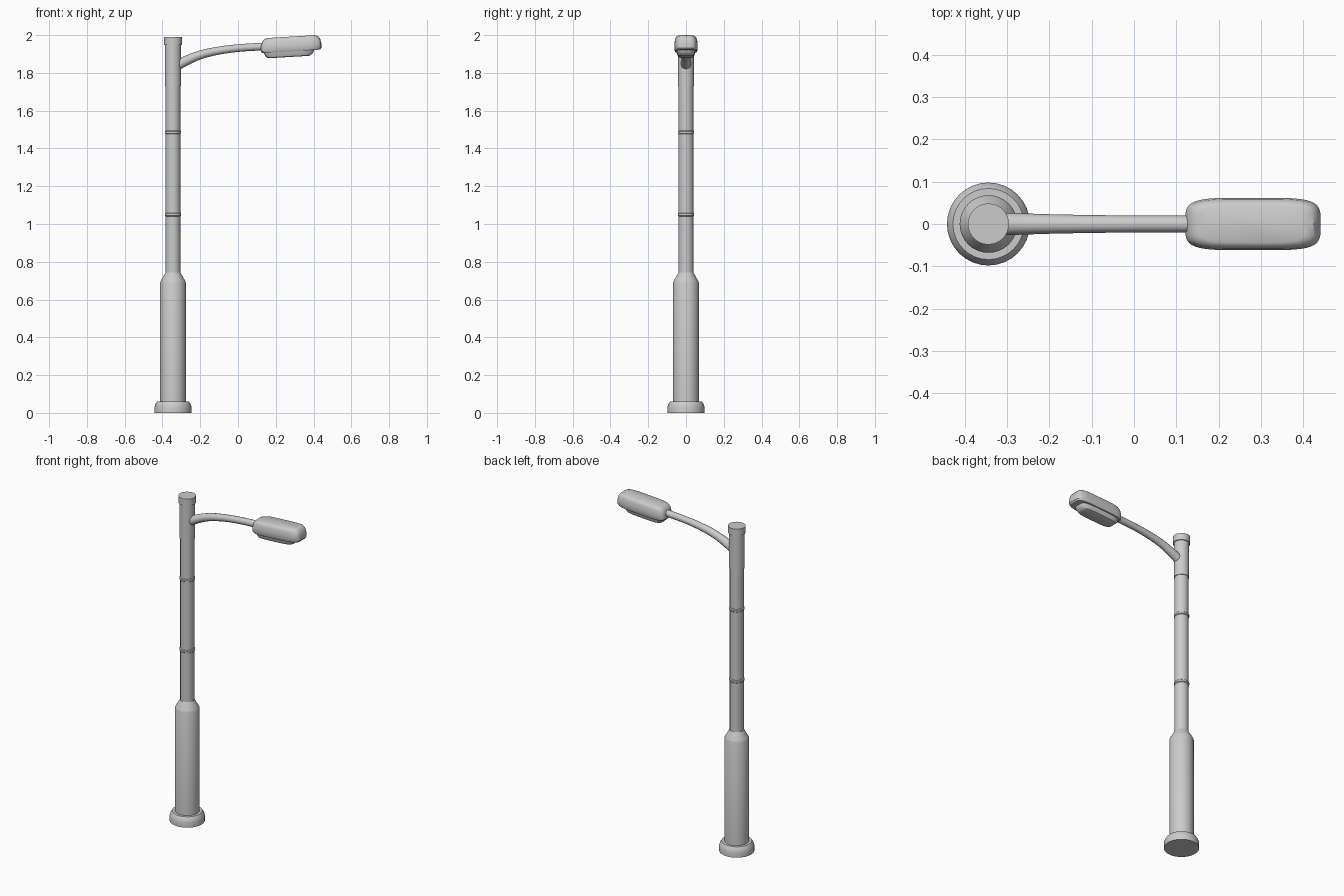
import bpy, bmesh, math

if "Cube" in bpy.data.objects:
    bpy.data.objects.remove(bpy.data.objects["Cube"])


def loft(name, cx, levels, power=2.0, tilt=0.0, sides=32):
    """Stack of closed outlines (half_x, half_y, z); power 2 = round, higher = boxier."""
    bm = bmesh.new()
    rings = []
    for hx, hy, z in levels:
        ring = []
        for i in range(sides):
            a = 2 * math.pi * i / sides
            c, s = math.cos(a), math.sin(a)
            x = hx * math.copysign(abs(c) ** (2 / power), c)
            y = hy * math.copysign(abs(s) ** (2 / power), s)
            ring.append(bm.verts.new((cx + x, y, z + tilt * x)))
        rings.append(ring)
    for lo, hi in zip(rings, rings[1:]):
        for i in range(sides):
            j = (i + 1) % sides
            bm.faces.new((lo[i], lo[j], hi[j], hi[i]))
    bm.faces.new(rings[0][::-1])
    bm.faces.new(rings[-1])
    mesh = bpy.data.meshes.new(name)
    bm.to_mesh(mesh)
    bm.free()
    obj = bpy.data.objects.new(name, mesh)
    bpy.context.collection.objects.link(obj)
    smooth(obj)
    return obj


def smooth(obj):
    bpy.ops.object.select_all(action='DESELECT')
    obj.select_set(True)
    bpy.context.view_layer.objects.active = obj
    bpy.ops.object.shade_smooth_by_angle(angle=math.radians(35))


POLE_X = -0.344


def turned(name, profile):
    return loft(name, POLE_X, [(r, r, z) for r, z in profile])


# Post, from the ground up
turned("base_foot", [(0.098, 0), (0.098, 0.03), (0.094, 0.045), (0.084, 0.06)])
turned("lower_column", [(0.068, 0.05), (0.068, 0.69), (0.064, 0.70), (0.04, 0.742)])
turned("pole", [(0.039, 0.73), (0.039, 1.74)])
for i, z in enumerate((1.05, 1.485)):
    turned(f"pole_band_{i + 1}", [(0.039, z - 0.009), (0.043, z - 0.005),
                                  (0.043, z + 0.005), (0.039, z + 0.009)])
turned("top_sleeve", [(0.0425, 1.73), (0.0425, 1.96)])
turned("top_cap", [(0.0485, 1.948), (0.0485, 1.99)])

# Curved, tapering arm
path = [(-0.335, 1.832, 0.027), (-0.29, 1.857, 0.026), (-0.2, 1.895, 0.023),
        (-0.1, 1.918, 0.021), (0.0, 1.931, 0.02), (0.16, 1.941, 0.02)]
curve = bpy.data.curves.new("arm", 'CURVE')
curve.dimensions = '3D'
curve.bevel_depth = 1.0
curve.bevel_resolution = 4
curve.resolution_u = 4
curve.use_fill_caps = True
spline = curve.splines.new('BEZIER')
spline.bezier_points.add(len(path) - 1)
for p, (x, z, r) in zip(spline.bezier_points, path):
    p.co = (x, 0, z)
    p.radius = r
    p.handle_left_type = p.handle_right_type = 'AUTO'
arm = bpy.data.objects.new("arm", curve)
bpy.context.collection.objects.link(arm)
bpy.ops.object.select_all(action='DESELECT')
arm.select_set(True)
bpy.context.view_layer.objects.active = arm
bpy.ops.object.convert(target='MESH')
smooth(bpy.context.view_layer.objects.active)

# Lamp head: housing with a lens bulging below
loft("lamp_housing", 0.281,
     [(0.153, 0.057, 1.914), (0.160, 0.062, 1.923), (0.160, 0.062, 1.948),
      (0.154, 0.059, 1.972), (0.143, 0.053, 1.986), (0.125, 0.044, 1.992)],
     power=4.5, tilt=0.06, sides=40)
loft("lamp_lens", 0.27,
     [(0.105, 0.033, 1.884), (0.116, 0.041, 1.887), (0.130, 0.048, 1.903),
      (0.134, 0.051, 1.920)],
     power=4.0, tilt=0.06, sides=40)
